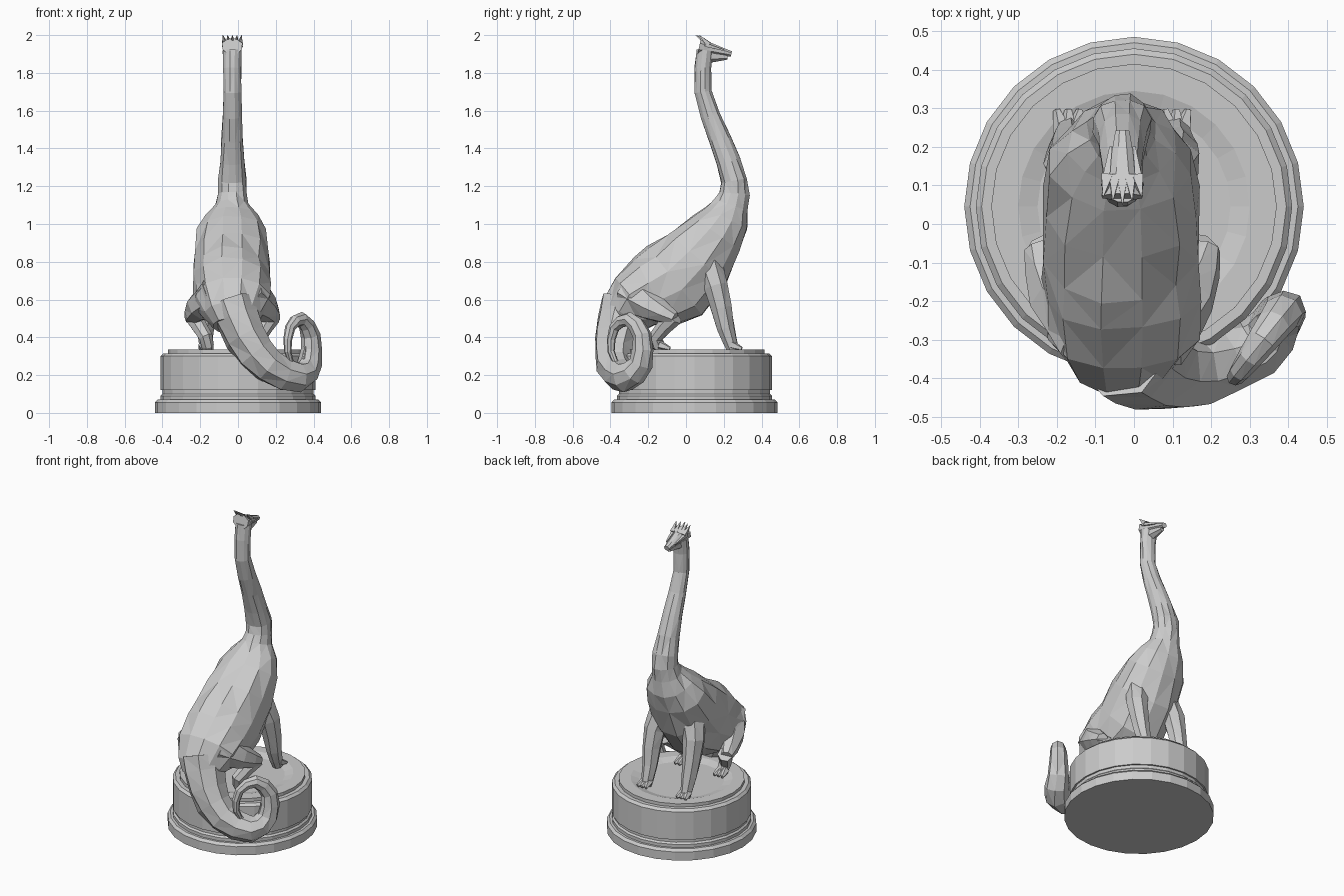
import bpy, bmesh, math, random
from mathutils import Vector

random.seed(4)
if "Cube" in bpy.data.objects:
    bpy.data.objects.remove(bpy.data.objects["Cube"])

grey = (.6, .6, .6, 1)
stone = bpy.data.materials.new("grey stone")
stone.use_nodes = True
stone.diffuse_color = grey
stone.node_tree.nodes["Principled BSDF"].inputs["Base Color"].default_value = grey

middle = -.03  # x of the animal's symmetry plane


def add_object(name, bm):
    bmesh.ops.recalc_face_normals(bm, faces=bm.faces)
    mesh = bpy.data.meshes.new(name)
    bm.to_mesh(mesh)
    bm.free()
    mesh.materials.append(stone)
    obj = bpy.data.objects.new(name, mesh)
    bpy.context.collection.objects.link(obj)
    return obj


def halfway(before, start, end, after):
    """Midpoint of a smooth curve running from start to end."""
    return [(9 * (b + c) - a - d) / 16 for a, b, c, d in zip(before, start, end, after)]


def smoothed(rows):
    """Add one in-between row to every span."""
    result = []
    last = len(rows) - 1
    for i in range(last):
        result.append(rows[i])
        result.append(halfway(rows[max(i - 1, 0)], rows[i], rows[i + 1], rows[min(i + 2, last)]))
    return result + [rows[last]]


def skin(name, rows, sides):
    """Faceted solid around rows of x, y, z, half width, half depth."""
    bm = bmesh.new()
    centres = [Vector(row[:3]) for row in rows]
    across = Vector((1, 0, 0))
    previous = None
    for i, (centre, row) in enumerate(zip(centres, rows)):
        along = centres[min(i + 1, len(rows) - 1)] - centres[max(i - 1, 0)]
        along.normalize()
        across = (across - along * across.dot(along)).normalized()
        deep = along.cross(across)
        ring = []
        for k in range(sides):
            angle = math.tau * (k + .5) / sides
            offset = across * row[3] * math.cos(angle) + deep * row[4] * math.sin(angle)
            ring.append(bm.verts.new(centre + offset * random.uniform(.97, 1.07)))
        if previous:
            for k in range(sides):
                n = (k + 1) % sides
                bm.faces.new((previous[k], previous[n], ring[n], ring[k]))
        else:
            bm.faces.new(ring)
        previous = ring
    bm.faces.new(previous)
    bmesh.ops.triangulate(bm, faces=bm.faces)
    return add_object(name, bm)


def limb(name, points, thick, thin, sides=7, power=1, widen=1):
    """Smooth tapering limb through the points."""
    rows = []
    for i, point in enumerate(points):
        fade = (1 - i / (len(points) - 1)) ** power
        radius = thin + (thick - thin) * fade
        rows.append((*point, radius * widen, radius))
    return skin(name, smoothed(rows), sides)


def disc(name, radius, bottom, top, bevel, dish=0):
    """Round plinth layer with a chamfered edge or a sunken top."""
    bm = bmesh.new()
    bmesh.ops.create_cone(bm, cap_ends=True, segments=24, radius1=radius,
                          radius2=radius, depth=top - bottom)
    bmesh.ops.translate(bm, verts=bm.verts, vec=(0, .045, (top + bottom) / 2))
    bm.normal_update()
    lid = max(bm.faces, key=lambda face: face.calc_center_median().z)
    if dish:
        bmesh.ops.inset_region(bm, faces=[lid], thickness=.07)
        bmesh.ops.inset_region(bm, faces=[lid], thickness=.05, depth=-dish)
    else:
        bmesh.ops.bevel(bm, geom=list(lid.edges), offset=bevel, segments=1, affect='EDGES')
    return add_object(name, bm)


# Stacked round plinth
disc("plinth_foot", .44, 0, .07, .015)
disc("plinth_bead", .41, .06, .1, .01)
disc("plinth_cove", .4, .09, .13, .005)
disc("plinth_drum", .41, .12, .315, .015)
disc("plinth_rim", .37, .3, .335, 0, dish=.015)

# Neck, chest and rump as one form: y, z, half width, half depth
spine = [(.1, 1.92, .05, .045), (.09, 1.7, .047, .045), (.18, 1.45, .057, .06),
         (.255, 1.23, .075, .07), (.24, 1.1, .09, .095), (.16, .95, .185, .16),
         (-.06, .7, .2, .23), (-.27, .59, .195, .17), (-.34, .46, .1, .12)]
skin("body_and_neck", smoothed([(middle, *row) for row in spine]), 12)

# Tail dropping over the plinth edge, then spiralling in an upright diagonal ring
tail = [(middle, -.32, .58), (.04, -.37, .4), (.16, -.38, .25)]
for step in range(9):
    turn = step / 8
    angle = math.tau * (turn * 1.25 - .25)
    shrink = 1 - turn * turn / 2
    outward = .12 * shrink * math.cos(angle)
    tail.append((.32 + outward * .6, -.32 + outward * .8,
                 .35 + .16 * shrink * math.sin(angle)))
limb("curled_tail", tail, .13, .005, sides=8, power=1.7)

# Wedge-shaped head with a lower jaw
limb("head", [(middle, .07, 1.94), (middle, .14, 1.925), (middle, .24, 1.9)],
     .045, .015, sides=8, widen=1.25)
limb("jaw", [(middle, .1, 1.89), (middle, .22, 1.885)], .04, .015, sides=6)

# Crown of spikes swept back from the skull
for i in range(-2, 3):
    x = middle + i * .02
    tip = Vector((x + i * .005, .05 + abs(i) * .01, 2))
    limb("crown_spike", [(x, .12, 1.95), tip], .02, .001, sides=4)

for side, label in ((-1, "right_"), (1, "left_")):
    def paired_limb(name, points, thick, thin, sides=7):
        placed = [(middle + side * x, y, z) for x, y, z in points]
        limb(label + name, placed, thick, thin, sides)

    paired_limb("brow", [(.045, .1, 1.95), (.03, .2, 1.92)], .015, .005, sides=4)

    # Straight front leg
    paired_limb("front_leg", [(.08, .1, .85), (.14, .16, .67), (.14, .21, .45),
                              (.14, .25, .33)], .08, .03)

    # Folded hind leg
    paired_limb("haunch", [(.07, -.27, .63), (.17, -.18, .56), (.22, -.06, .5)], .12, .035)
    paired_limb("shin", [(.21, -.06, .51), (.14, -.16, .4), (.13, -.12, .33)], .045, .03)

    # Three spread toes on each foot
    for part, heel in (("front_toe", .24), ("hind_toe", -.14)):
        for spread in (-1, 0, 1):
            paired_limb(part, [(.14 + spread * .015, heel, .36),
                               (.14 + spread * .03, heel + .055, .34)], .025, .01, sides=5)
